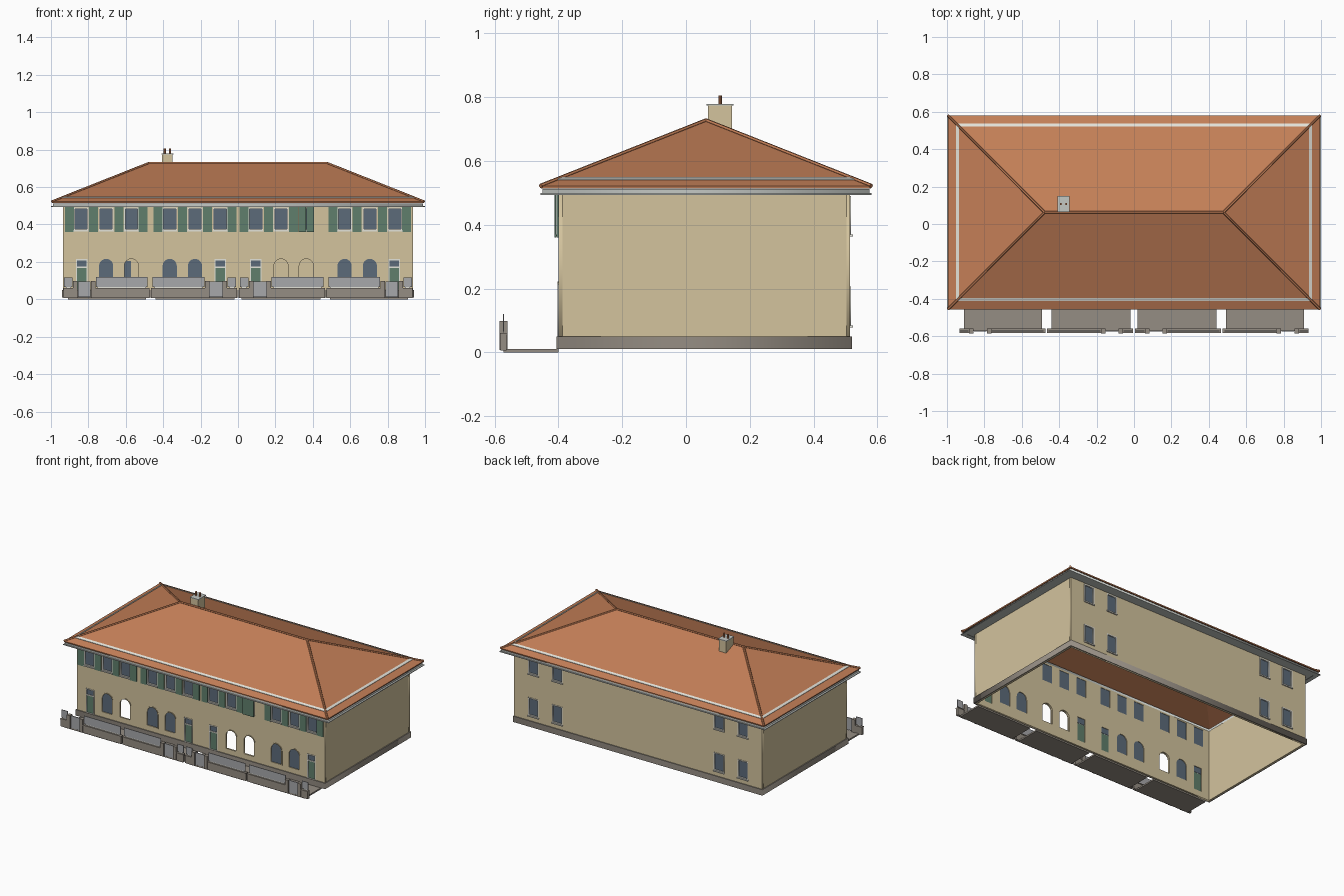
import bpy
from math import pi, cos, sin
from mathutils import Matrix, Vector

cube = bpy.data.objects.get("Cube")
if cube:
    bpy.data.objects.remove(cube, do_unlink=True)


def material(name, *rgb):
    col = [(c / 255 / 12.92 if c < 11 else ((c / 255 + 0.055) / 1.055) ** 2.4) for c in rgb] + [1]
    m = bpy.data.materials.new(name)
    m.use_nodes = True
    m.diffuse_color = col
    bsdf = m.node_tree.nodes["Principled BSDF"]
    bsdf.inputs["Base Color"].default_value = col
    bsdf.inputs["Roughness"].default_value = 0.9
    return m


PLASTER = material("cream plaster", 211, 195, 157)
TILE = material("terracotta tile", 196, 127, 87)
GLASS = material("blue grey glass", 92, 107, 122)
GREEN = material("shutter green", 96, 127, 108)
STONE = material("brown grey stone", 149, 141, 131)
FENCE = material("fence grey", 167, 168, 171)
WHITE = material("frame white", 228, 227, 218)
METAL = material("gutter grey", 196, 200, 196)


def add_mesh(name, mesh, mat):
    mesh.name = name
    mesh.materials.clear()
    mesh.materials.append(mat)
    ob = bpy.data.objects.new(name, mesh)
    bpy.context.collection.objects.link(ob)
    return ob


def faces(name, verts, polys, mat, thick=0):
    mesh = bpy.data.meshes.new(name)
    mesh.from_pydata(verts, [], polys)
    ob = add_mesh(name, mesh, mat)
    if thick:
        mod = ob.modifiers.new("thickness", "SOLIDIFY")
        mod.thickness = thick
        mod.offset = -1
    return ob


def box(name, x0, x1, y0, y1, z0, z1, mat):
    verts = [(x, y, z) for x in (x0, x1) for y in (y0, y1) for z in (z0, z1)]
    polys = [(0, 1, 3, 2), (4, 6, 7, 5), (0, 4, 5, 1), (2, 3, 7, 6), (0, 2, 6, 4), (1, 5, 7, 3)]
    return faces(name, verts, polys, mat)


def plate(name, loops, at, thick, mat, upright=True):
    """Extruded outline with holes; upright plates stand in the x-z plane at y = at."""
    cu = bpy.data.curves.new(name, "CURVE")
    cu.dimensions = "2D"
    cu.fill_mode = "BOTH"
    cu.extrude = thick / 2
    for loop in loops:
        sp = cu.splines.new("POLY")
        sp.points.add(len(loop) - 1)
        for p, (u, v) in zip(sp.points, loop):
            p.co = (u, v, 0, 1)
        sp.use_cyclic_u = True
    tmp = bpy.data.objects.new(name, cu)
    bpy.context.collection.objects.link(tmp)
    dg = bpy.context.evaluated_depsgraph_get()
    mesh = bpy.data.meshes.new_from_object(tmp.evaluated_get(dg), depsgraph=dg)
    bpy.data.objects.remove(tmp, do_unlink=True)
    if upright:
        mesh.transform(Matrix.Translation((0, at, 0)) @ Matrix.Rotation(pi / 2, 4, "X"))
    else:
        mesh.transform(Matrix.Translation((0, 0, at)))
    return add_mesh(name, mesh, mat)


def rect(u0, u1, v0, v1):
    return [(u0, v0), (u1, v0), (u1, v1), (u0, v1)]


def opening(cx, w, z0, z1, grow=0.0):
    return rect(cx - w / 2 - grow, cx + w / 2 + grow, z0 - grow, z1 + grow)


def arch(cx, w, z0, z1, grow=0.0):
    r = w / 2 + grow
    top = [(cx + r * cos(pi * i / 12), z1 - w / 2 + r * sin(pi * i / 12)) for i in range(13)]
    return [(cx - r, z0 - grow), (cx + r, z0 - grow)] + top


def tube(name, a, b, r, mat, sides=6):
    a, b = Vector(a), Vector(b)
    rot = (b - a).to_track_quat("Z", "Y")
    verts = [tuple(p + rot @ Vector((r * cos(2 * pi * i / sides), r * sin(2 * pi * i / sides), 0)))
             for p in (a, b) for i in range(sides)]
    polys = [(i, (i + 1) % sides, sides + (i + 1) % sides, sides + i) for i in range(sides)]
    polys += [tuple(reversed(range(sides))), tuple(range(sides, 2 * sides))]
    return faces(name, verts, polys, mat)


# Main dimensions
WX, WF, WB, TOP, T = 0.935, -0.40, 0.515, 0.498, 0.012
OFFSETS = (0.095, 0.23, 0.365, 0.57, 0.705, 0.84)
BOTH = (-1, 1)
upper = [s * x for s in BOTH for x in OFFSETS]
arches = [s * x for s in BOTH for x in OFFSETS[1:5]]
doors = [s * x for s in BOTH for x in (0.095, 0.835)]
open_arches = (-0.57, 0.23, 0.365)
UP, ARCH, DOOR = (0.075, 0.37, 0.488), (0.08, 0.085, 0.218), (0.058, 0.05, 0.213)
LOW = (0.075, 0.085, 0.205)

# Walls with cut openings
wall = rect(-WX, WX, 0.01, TOP)
plate("front_wall", [wall] + [opening(x, *UP) for x in upper] + [arch(x, *ARCH) for x in arches]
      + [opening(x, *DOOR) for x in doors], WF + T / 2, T, PLASTER)
back = [(s * x, size) for s in BOTH for x in (0.61, 0.79) for size in (UP, LOW)]
plate("back_wall", [wall] + [opening(x, *size) for x, size in back], WB - T / 2, T, PLASTER)
for s in BOTH:
    xs = sorted((s * WX, s * (WX - T)))
    box("side_wall", *xs, WF + T, WB - T, 0.01, TOP, PLASTER)
plate("plinth", [rect(-WX - 0.006, WX + 0.006, WF - 0.006, WB + 0.006),
                 rect(-WX + 0.003, WX - 0.003, WF + 0.003, WB - 0.003)], 0.03, 0.04, STONE, False)


# Rectangular windows
def window(cx, size, y, out):
    w, z0, z1 = size
    plate("window_glass", [opening(cx, w, z0, z1)], y - out * 0.008, 0.003, GLASS)
    plate("window_frame", [opening(cx, *size, 0.002), opening(cx, *size, -0.005)],
          y - out * 0.001, 0.008, WHITE)
    ys = sorted((y, y + out * 0.008))
    box("window_sill", cx - w / 2 - 0.004, cx + w / 2 + 0.004, *ys, z0 - 0.007, z0 - 0.001, WHITE)


for x in upper:
    window(x, UP, WF, -1)
for x, size in back:
    window(x, size, WB, 1)

# Shutters, with one pair closed
shutters = [s * x for s in BOTH for x in (0.032, 0.1625, 0.2975, 0.428, 0.507, 0.6375, 0.7725, 0.902)]
shutters.remove(0.428)
for x, w in [(x, 0.048) for x in shutters] + [(0.344, 0.04), (0.385, 0.04)]:
    y = WF - 0.01 if w < 0.045 else WF - 0.003
    box("shutter", x - w / 2, x + w / 2, y - 0.003, y + 0.003, 0.36, 0.494, GREEN)

# Arched openings, some glazed
for x in arches:
    plate("arch_surround", [arch(x, *ARCH, 0.004), arch(x, *ARCH, -0.002)], WF, 0.005, PLASTER)
    if x not in open_arches:
        plate("arch_glass", [arch(x, *ARCH)], WF + 0.006, 0.003, GLASS)

# Doors with transom lights
for x in doors:
    w, z0, z1 = DOOR
    plate("door_frame", [opening(x, *DOOR, 0.002), opening(x, w - 0.008, z0 + 0.001, z1 - 0.005)],
          WF + 0.001, 0.008, WHITE)
    box("door_leaf", x - w / 2, x + w / 2, WF + 0.004, WF + 0.008, z0, 0.17, GREEN)
    box("transom_bar", x - w / 2, x + w / 2, WF - 0.002, WF + 0.006, 0.168, 0.174, WHITE)
    box("transom_glass", x - w / 2, x + w / 2, WF + 0.004, WF + 0.008, 0.174, z1, GLASS)

# Hipped roof shell
EX, EF, EB, EZ, RX, RY, RZ = 0.995, -0.456, 0.581, 0.522, 0.478, 0.0625, 0.727
eave = [(-EX, EF, EZ), (EX, EF, EZ), (EX, EB, EZ), (-EX, EB, EZ)]
ridge = [(-RX, RY, RZ), (RX, RY, RZ)]
faces("roof", eave + ridge, [(0, 1, 5, 4), (1, 2, 5), (2, 3, 4, 5), (3, 0, 4)], TILE, 0.008)
tube("ridge_tiles", *ridge, 0.007, TILE)
for corner in eave:
    tube("hip_tiles", corner, ridge[corner[0] > 0], 0.007, TILE)
plate("eaves_box", [rect(-0.988, 0.988, EF + 0.006, EB - 0.006),
                    rect(-WX + T, WX - T, WF + T, WB - T)], 0.5045, 0.017, METAL, False)
plate("eaves_drip", [rect(-1, 1, EF, EB), rect(-0.97, 0.97, EF + 0.03, EB - 0.03)],
      0.4965, 0.005, METAL, False)


# Snow guard running round the roof slopes
def inset(d):
    z = EZ + d * (RZ - EZ) / (EX - RX) + 0.004
    return [(x, y, z) for x, y in rect(-EX + d, EX - d, EF + d, EB - d)]


faces("snow_guard", inset(0.044) + inset(0.06),
      [(i, (i + 1) % 4, 4 + (i + 1) % 4, 4 + i) for i in range(4)], WHITE, 0.003)

# Chimney
CX, CY = -0.377, 0.107
box("chimney_stack", CX - 0.028, CX + 0.028, CY - 0.038, CY + 0.038, 0.67, 0.774, PLASTER)
box("chimney_cap", CX - 0.032, CX + 0.032, CY - 0.042, CY + 0.042, 0.774, 0.779, METAL)
for s in BOTH:
    tube("chimney_pot", (CX + s * 0.014, CY, 0.779), (CX + s * 0.014, CY, 0.806), 0.006, TILE, 10)


# Front terraces, garden walls, fence panels and gates, mirrored in x
def mirrored(name, x0, x1, *rest):
    for s in BOTH:
        box(name, *sorted((s * x0, s * x1)), *rest)


FY = -0.572
for x0, x1 in ((0.02, 0.442), (0.492, 0.908)):
    mirrored("terrace", x0, x1, FY, WF, 0, 0.01, STONE)
for x0, x1 in ((0.006, 0.07), (0.165, 0.466), (0.474, 0.775), (0.87, 0.932)):
    mirrored("garden_wall", x0, x1, FY - 0.009, FY + 0.009, 0.006, 0.054, STONE)
    mirrored("wall_coping", x0, x1, FY - 0.012, FY + 0.012, 0.054, 0.06, STONE)
for x0, x1, z1 in ((0.01, 0.056, 0.117), (0.18, 0.457, 0.12), (0.483, 0.76, 0.12), (0.884, 0.93, 0.117)):
    mirrored("fence_panel", x0, x1, FY - 0.002, FY + 0.002, 0.066, z1, FENCE)
    mirrored("fence_foot", x0 + 0.01, x1 - 0.01, FY - 0.001, FY + 0.001, 0.06, 0.066, WHITE)
for x in (0.07, 0.165, 0.775, 0.87):
    mirrored("gate_pier", x - 0.012, x + 0.012, FY - 0.013, FY + 0.013, 0.008, 0.098, STONE)
for x in (0.1175, 0.8225):
    mirrored("gate", x - 0.034, x + 0.034, FY - 0.003, FY + 0.003, 0.012, 0.095, FENCE)
